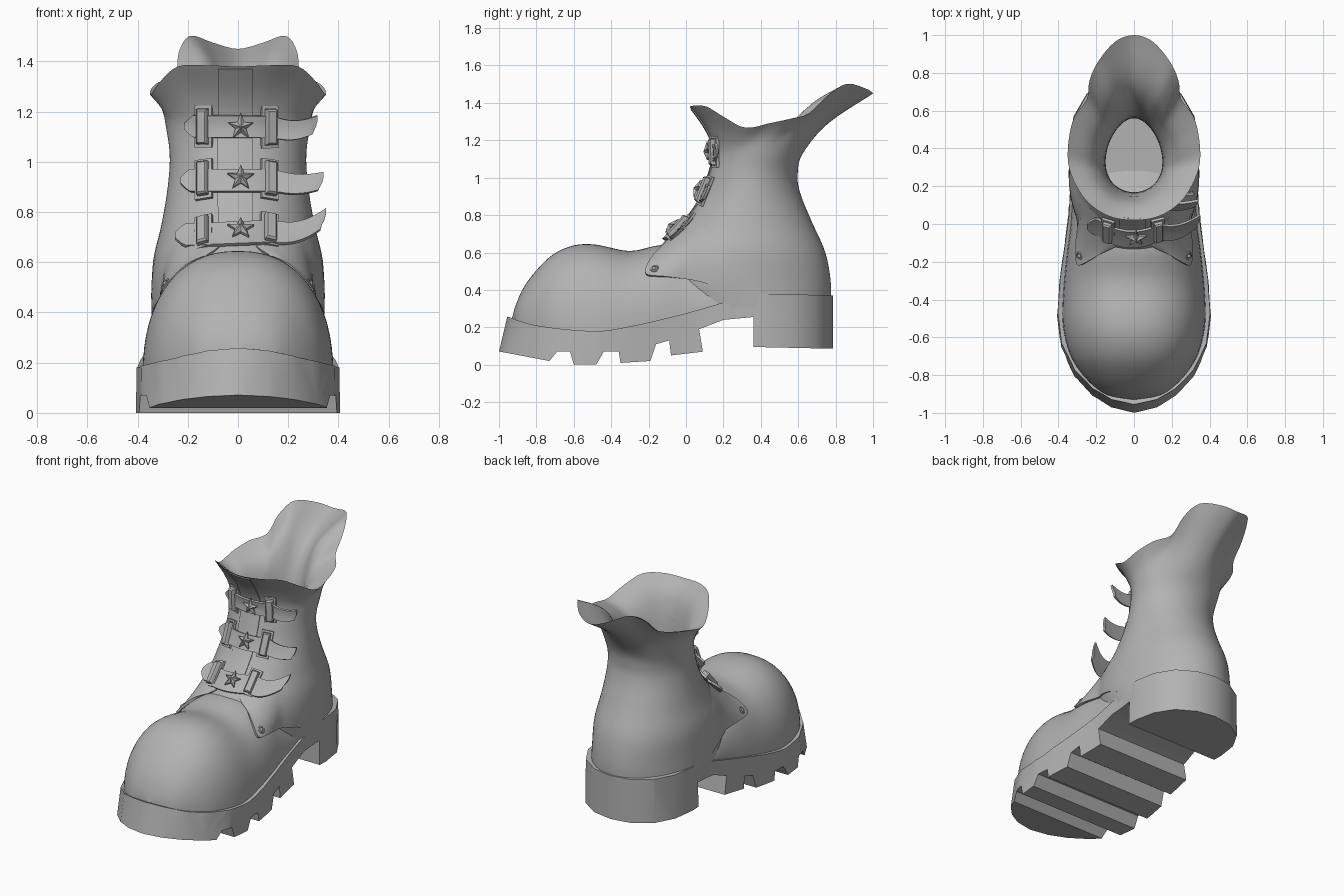
import bpy, bmesh, math
from mathutils import Vector, Matrix
from mathutils.bvhtree import BVHTree

if "Cube" in bpy.data.objects:
    bpy.data.objects.remove(bpy.data.objects["Cube"])

grey = bpy.data.materials.new("dark_grey")
grey.diffuse_color = (.45, .45, .45, 1)
grey.use_nodes = True
grey.node_tree.nodes["Principled BSDF"].inputs["Base Color"].default_value = grey.diffuse_color


def spline(pts, n, closed=False):
    """Catmull-Rom samples through points of any dimension."""
    p = [Vector(q) for q in pts]
    m, out = len(p), []
    for i in range(m if closed else m - 1):
        a, b, c, d = [p[j % m] if closed else p[max(0, min(m - 1, j))] for j in range(i - 1, i + 3)]
        for k in range(n):
            t = k / n
            out.append(0.5 * (2 * b + (c - a) * t + (2 * a - 5 * b + 4 * c - d) * t * t
                              + (3 * b - a - 3 * c + d) * t ** 3))
    return out if closed else out + [p[-1]]


def apply_mod(ob, mod):
    with bpy.context.temp_override(object=ob, active_object=ob):
        bpy.ops.object.modifier_apply(modifier=mod.name)


def make(name, verts, faces, angle=40, solid=0):
    me = bpy.data.meshes.new(name)
    me.from_pydata([tuple(v) for v in verts], [], faces)
    bm = bmesh.new()
    bm.from_mesh(me)
    bmesh.ops.recalc_face_normals(bm, faces=bm.faces)
    bm.to_mesh(me)
    bm.free()
    me.materials.append(grey)
    ob = bpy.data.objects.new(name, me)
    bpy.context.collection.objects.link(ob)
    if solid:
        mod = ob.modifiers.new("thickness", 'SOLIDIFY')
        mod.thickness, mod.offset = solid, 0
        apply_mod(ob, mod)
    ob.data.shade_smooth()
    ob.data.set_sharp_from_angle(angle=math.radians(angle))


def loft(name, rings, closed=True, caps=(False, False), **kw):
    n = len(rings[0])
    verts = [v for r in rings for v in r]
    faces = [(i * n + j, i * n + (j + 1) % n, (i + 1) * n + (j + 1) % n, (i + 1) * n + j)
             for i in range(len(rings) - 1) for j in range(n if closed else n - 1)]
    if caps[0]:
        faces.append(tuple(range(n)))
    if caps[1]:
        faces.append(tuple(range(len(verts) - n, len(verts))))
    make(name, verts, faces, **kw)
    return verts, faces


def full(half):
    return half + [(-x, y, z) for x, y, z in half[-2:0:-1]]


# Sole: side profile with treads, cut by the footprint
top = spline([(-1.1, .31), (-.96, .26), (-.8, .21), (-.5, .18), (-.3, .205), (0, .275), (.3, .36), (.45, .377), (.9, .368)], 4)
tread = [(.9, .083), (.36, .095), (.36, .255), (.2, .24), (.07, .19), (.09, .07), (-.08, .05), (-.09, .13),
         (-.16, .11), (-.19, .02), (-.35, .01), (-.36, .07), (-.44, .07), (-.48, 0), (-.6, 0), (-.62, .07),
         (-.69, .07), (-.73, .02), (-1.1, .09)]
prof = [tuple(p) for p in top] + tread
loft("sole", [[(x, y, z) for y, z in prof] for x in (-.6, .6)], caps=(True, True))
foot = full([(0, -1, 0), (.12, -.97, 0), (.22, -.905, 0), (.315, -.8, 0), (.385, -.65, 0), (.405, -.48, 0),
             (.393, -.3, 0), (.37, -.13, 0), (.347, .05, 0), (.338, .25, 0), (.345, .42, 0), (.32, .57, 0),
             (.25, .69, 0), (.13, .765, 0), (0, .787, 0)])
loft("footprint_cutter", [[(x * sx, y * sy if y < 0 else y, z) for x, y, _ in foot]
                          for z, sx, sy in ((-.1, 1.01, 1.04), (.5, .98, .898))], caps=(True, True))
sole, cutter = bpy.data.objects["sole"], bpy.data.objects["footprint_cutter"]
mod = sole.modifiers.new("footprint", 'BOOLEAN')
mod.operation, mod.object, mod.solver = 'INTERSECT', cutter, 'EXACT'
apply_mod(sole, mod)
bpy.data.objects.remove(cutter)
sole.data.shade_smooth()
sole.data.set_sharp_from_angle(angle=math.radians(35))


# Toe dome: arched sections along the foot
def sole_z(y):
    for a, b in zip(top, top[1:]):
        if a[0] <= y <= b[0]:
            return a[1] + (b[1] - a[1]) * (y - a[0]) / (b[0] - a[0])


arches = []
for y, w, h in spline([(-.93, .01, .25), (-.91, .13, .32), (-.87, .2, .41), (-.8, .27, .505), (-.71, .33, .59),
                       (-.6, .366, .638), (-.48, .38, .642), (-.3, .37, .608), (-.13, .352, .64), (0, .335, .61),
                       (.2, .322, .5), (.36, .3, .4)], 4):
    b, row = sole_z(y) - .04, []
    for k in range(33):
        a = math.pi * k / 32
        c, s = math.cos(a), math.sin(a)
        row.append((math.copysign(abs(c) ** .87, c) * w, y, b + (h - b) * max(s, 0) ** .87))
    arches.append(row)
vamp = loft("toe_dome", arches, closed=False)

# Shaft: elliptical rings rising into a flared, wavy collar
rim = [(0, .02, 1.38), (.13, .04, 1.385), (.24, .11, 1.38), (.31, .21, 1.32), (.348, .32, 1.267), (.345, .45, 1.292),
       (.315, .57, 1.318), (.25, .66, 1.345), (.235, .76, 1.44), (.19, .86, 1.502), (.1, .965, 1.475), (0, 1, 1.45)]


def oval(yf, zf, yb, zb, w, egg=0):
    out = []
    for k in range(12):
        a = math.pi * k / 11
        t = (1 - math.cos(a)) / 2
        out.append((w * math.sin(a) * (1 + egg * math.cos(a)), yf + (yb - yf) * t, zf + (zb - zf) * t))
    return out


def blend(a, b, fxy, fz):
    return [(p[0] + (q[0] - p[0]) * fxy, p[1] + (q[1] - p[1]) * fxy, p[2] + (q[2] - p[2]) * fz) for p, q in zip(a, b)]


def tube(name, halves, n, **kw):
    rings = [spline(full(h), 4, True) for h in halves]
    cols = [spline(c, n) for c in zip(*rings)]
    return loft(name, list(zip(*cols)), **kw)


halves = [oval(*r) for r in [(-.1, .3, .772, .3, .342), (-.2, .45, .775, .43, .344), (-.155, .61, .745, .6, .338),
                             (-.04, .73, .67, .77, .305), (.07, .88, .61, .92, .28), (.125, 1.03, .597, 1.02, .272),
                             (.148, 1.15, .625, 1.13, .287)]]
halves += [blend(halves[-1], rim, .36, .5), rim]
shaft = tube("shaft", halves, 5)

# Lining funnel and insole seen through the opening
hole = oval(.165, 1.0, .57, 1.0, .152, .2)
tube("lining", [rim, blend(hole, rim, .33, .7), hole, [(x, y, .45) for x, y, z in hole]], 6, caps=(False, True))

# Surface lookup for the fitted parts
n = len(shaft[0])
bvh = BVHTree.FromPolygons([Vector(v) for v in shaft[0] + vamp[0]],
                           shaft[1] + [tuple(i + n for i in f) for f in vamp[1]])


def front(x, z):
    p, nor, _, _ = bvh.ray_cast(Vector((x, -.3, z)), Vector((0, 1, 0)))
    return p, (nor if nor.y < 0 else -nor)


def side(y, z):
    p = bvh.ray_cast(Vector((1, y, z)), Vector((-1, 0, 0)))[0]
    return p.x if p else .08


# Tongue panel down the front
loft("tongue_panel", [[front(x, z)[0] - Vector((0, .002, 0)) for x in (-.08, -.04, 0, .03, .06)]
                      for z in [.7 + .67 * i / 20 for i in range(21)]], closed=False, solid=.008)

# Quarter flaps over the instep, fading into the shaft, with rivets
low = spline([(-.13, .625), (-.185, .57), (-.215, .485), (-.1, .47), (.05, .45), (.18, .41), (.3, .345)], 5)
upp = spline([(-.1, .66), (-.05, .69), (.02, .73), (.12, .72), (.22, .65), (.32, .53), (.4, .35)], 5)
for s, tag in ((1, "right"), (-1, "left")):
    rows = []
    for i in range(11):
        t, row = i / 10, []
        for j, (a, b) in enumerate(zip(low, upp)):
            q = a.lerp(b, t)
            x = max(side(*q), side(*a) * (1 - t) + side(*b) * t - .02 * t * (1 - t))
            fade = 1 - (j / (len(low) - 1)) ** 2
            row.append((s * (x + .014 * (1 - t) * fade - .009 * max(t, 1 - fade)), q[0], q[1]))
        rows.append(row)
    loft("quarter_flap_" + tag, rows, closed=False, solid=.014)
    pos = Vector((s * (side(-.17, .51) + .018), -.17, .515))
    tilt = Vector((s * .75, -.25, .6)).to_track_quat('Z', 'Y').to_euler()
    bpy.ops.mesh.primitive_torus_add(major_radius=.018, minor_radius=.006, major_segments=16, minor_segments=6,
                                     location=pos, rotation=tilt)
    bpy.context.object.name = "rivet_ring_" + tag
    bpy.context.object.data.materials.append(grey)
    bpy.ops.mesh.primitive_uv_sphere_add(radius=.011, segments=10, ring_count=6, location=pos)
    bpy.context.object.name = "rivet_" + tag
    bpy.context.object.data.materials.append(grey)


def surface_frame(x, z, lift):
    p, nor = front(x, z)
    right = (Vector((1, 0, 0)) - nor * nor.x).normalized()
    m = Matrix((right, nor.cross(right), nor)).transposed().to_4x4()
    m.translation = p + nor * lift
    return m


def plate(w, h, z):
    return [(-w, -h, z), (w, -h, z), (w, h, z), (-w, h, z)]


# Straps with free tails, buckles and stars
for tag, z0, curl, slant, x0, x1 in (("top", 1.14, .015, -.01, -.215, .315), ("middle", .925, 0, 0, -.23, .34),
                                     ("bottom", .715, .05, .04, -.25, .35)):
    cols = []
    for i in range(29):
        x = x0 + (x1 - x0) * i / 28
        h = .044 * min(1, .25 + (x - x0) / .045)
        u = max(0, (x - .14) / (x1 - .14))
        zc = z0 + slant * x + curl * u * u - .015 * math.sin(math.pi * min(u, 1))
        h *= 1 - .25 * u
        col = []
        for k in (-1, -.33, .33, 1):
            z = zc + k * h
            p = front(max(-.19, min(x, .13)), max(z, .66))[0]
            tip = -.02 * max(0, -k) * (i == 28)
            col.append((x + tip, p.y - .022 + .015 * u * u, z))
        cols.append(col)
    loft("strap_" + tag, cols, closed=False, solid=.014)
    for bx, sd in ((-.13, "left"), (.12, "right")):
        m = surface_frame(bx, z0 + slant * bx, .008)
        # open wire frame under the strap
        outer = [[m @ Vector(p) for p in plate(w, h, d)] for w, h, d in
                 ((.024, .072, 0), (.036, .084, 0), (.036, .084, .016), (.024, .072, .016), (.024, .072, 0))]
        loft("buckle_frame_%s_%s" % (tag, sd), outer)
        # keeper bar over the strap
        loft("buckle_bar_%s_%s" % (tag, sd), [[m @ Vector(p) for p in plate(w, h, d)] for w, h, d in
             ((.023, .07, .0), (.023, .07, .032), (.017, .063, .04))], caps=(True, True))
    # faceted five-point star
    m = surface_frame(.01, z0, .024)
    star = [((.055, .023)[k % 2], math.pi / 2 + k * math.pi / 5) for k in range(10)]
    pts = [m @ Vector((r * math.cos(a), r * math.sin(a), d)) for d in (0, .012) for r, a in star]
    pts.append(m @ Vector((0, 0, .032)))
    fs = [(k, (k + 1) % 10, 10 + (k + 1) % 10, 10 + k) for k in range(10)]
    fs += [(10 + k, 10 + (k + 1) % 10, 20) for k in range(10)]
    make("star_" + tag, pts, fs, angle=5)
